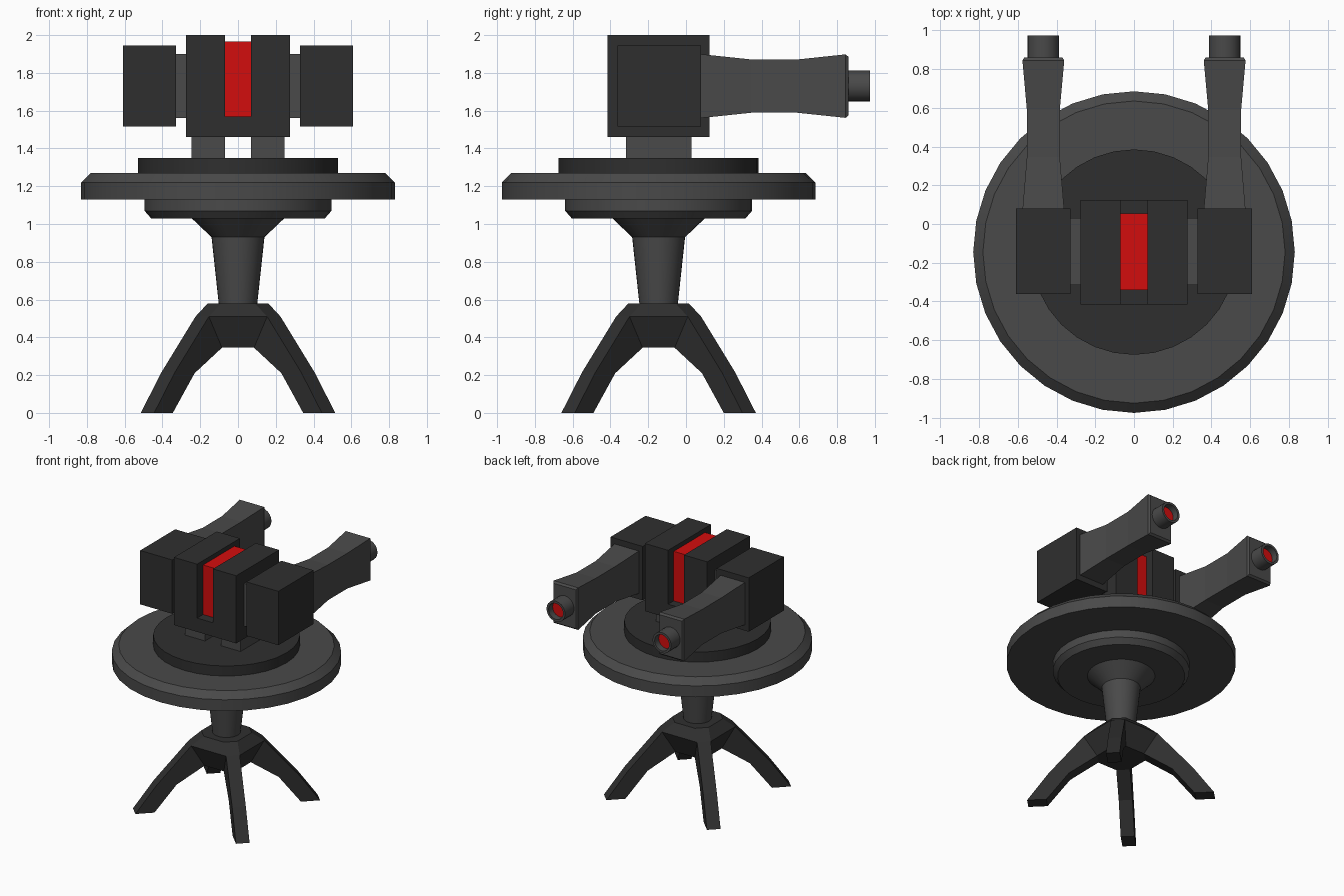
import bpy, bmesh, math
from mathutils import Vector

if "Cube" in bpy.data.objects:
    bpy.data.objects.remove(bpy.data.objects["Cube"])

AXIS_Y = -0.145   # stand axis
S = math.sqrt(0.5)


def material(name, rgb):
    m = bpy.data.materials.new(name)
    m.diffuse_color = (*rgb, 1)
    m.use_nodes = True
    m.node_tree.nodes["Principled BSDF"].inputs["Base Color"].default_value = m.diffuse_color
    return m


DARK = material("dark charcoal", (0.028, 0.028, 0.028))
GREY = material("mid grey", (0.067, 0.067, 0.067))
RED = material("red", (0.65, 0.004, 0.004))


def loft(name, rings, mat, cap=True, smooth=False):
    """Skin a list of equal-length point rings."""
    bm = bmesh.new()
    vs = [[bm.verts.new(p) for p in ring] for ring in rings]
    n = len(rings[0])
    for a, b in zip(vs, vs[1:]):
        for i in range(n):
            j = (i + 1) % n
            bm.faces.new((a[i], a[j], b[j], b[i]))
    if cap:
        bm.faces.new(vs[0][::-1])
        bm.faces.new(vs[-1])
    bmesh.ops.recalc_face_normals(bm, faces=bm.faces)
    me = bpy.data.meshes.new(name)
    bm.to_mesh(me)
    bm.free()
    me.materials.append(mat)
    ob = bpy.data.objects.new(name, me)
    bpy.context.collection.objects.link(ob)
    if smooth:
        bpy.ops.object.select_all(action='DESELECT')
        ob.select_set(True)
        bpy.context.view_layer.objects.active = ob
        bpy.ops.object.shade_smooth_by_angle(angle=math.radians(30))
    return ob


def box(name, x, y, z, mat):
    ring = lambda h: [(x[0], y[0], h), (x[1], y[0], h), (x[1], y[1], h), (x[0], y[1], h)]
    return loft(name, [ring(z[0]), ring(z[1])], mat)


def lathe(name, profile, mat, sides=32):
    """Turned part around the vertical stand axis; profile is (radius, z)."""
    ang = [2 * math.pi * i / sides for i in range(sides)]
    return loft(name, [[(r * math.cos(a), AXIS_Y + r * math.sin(a), z) for a in ang]
                       for r, z in profile], mat, smooth=True)


# Turned stand
lathe("column", [(0.10, 0.56), (0.14, 0.93), (0.245, 1.03), (0.245, 1.04)], GREY)
lathe("lower_disc", [(0.46, 1.03), (0.495, 1.07), (0.495, 1.14)], GREY)
lathe("main_disc", [(0.83, 1.13), (0.83, 1.22), (0.78, 1.27)], GREY)
lathe("turntable", [(0.53, 1.26), (0.53, 1.35)], DARK)

# Octagonal hub with narrow corner sides where the legs join
HALF = 0.05


def hub_ring(r, z):
    pts = []
    for k in range(4):
        a = math.pi / 4 + k * math.pi / 2
        d, t = Vector((math.cos(a), math.sin(a), 0)), Vector((-math.sin(a), math.cos(a), 0))
        for s in (-HALF, HALF):
            pts.append(d * r + t * s + Vector((0, AXIS_Y, z)))
    return pts


loft("leg_hub", [hub_ring(0.17, 0.345), hub_ring(0.268, 0.51), hub_ring(0.176, 0.58)], DARK)

# Four diagonal legs
LEG = [(0.17, 0.345), (0.375, 0.21), (0.538, 0), (0.678, 0), (0.523, 0.215), (0.268, 0.51)]
for k in range(4):
    a = math.pi / 4 + k * math.pi / 2
    d, t = Vector((math.cos(a), math.sin(a), 0)), Vector((-math.sin(a), math.cos(a), 0))
    loft(f"leg_{k + 1}", [[d * r + t * s + Vector((0, AXIS_Y, z)) for r, z in LEG]
                          for s in (-HALF, HALF)], DARK)

# Central body: floor, glowing core, and mirrored halves
box("body_floor", (-0.07, 0.07), (-0.415, 0.125), (1.46, 1.57), DARK)
box("red_core", (-0.07, 0.07), (-0.34, 0.055), (1.57, 1.965), RED)

BARREL = [(0.07, 0.108, 0.17), (0.345, 0.085, 0.141), (0.59, 0.085, 0.141),
          (0.845, 0.108, 0.168), (0.86, 0.098, 0.155)]   # y, half width, half height
CX, CZ = 0.468, 1.73


def circle(cx, y, r, n=20):
    return [(cx + r * math.cos(2 * math.pi * i / n), y, CZ + r * math.sin(2 * math.pi * i / n))
            for i in range(n)]


for side, s in (("right", 1), ("left", -1)):
    span = lambda a, b: tuple(sorted((s * a, s * b)))
    box(f"{side}_body_half", span(0.07, 0.275), (-0.415, 0.125), (1.46, 2.0), DARK)
    box(f"{side}_post", span(0.07, 0.245), (-0.317, 0.028), (1.34, 1.47), GREY)
    box(f"{side}_connector", span(0.27, 0.335), (-0.315, 0.03), (1.56, 1.90), GREY)
    box(f"{side}_gun_box", span(0.327, 0.61), (-0.362, 0.08), (1.515, 1.945), DARK)
    # Waisted barrel
    cx = s * CX
    loft(f"{side}_barrel", [[(cx + i * w, y, CZ + j * h) for i, j in
                             ((-1, -1), (1, -1), (1, 1), (-1, 1))] for y, w, h in BARREL], GREY)
    # Hollow muzzle with a recessed red lens
    loft(f"{side}_muzzle", [circle(cx, y, r) for y, r in
                            ((0.855, 0.082), (0.973, 0.082), (0.973, 0.064), (0.92, 0.064))],
         GREY, smooth=True)
    loft(f"{side}_lens", [circle(cx, 0.915, 0.063), circle(cx, 0.923, 0.063)], RED)
